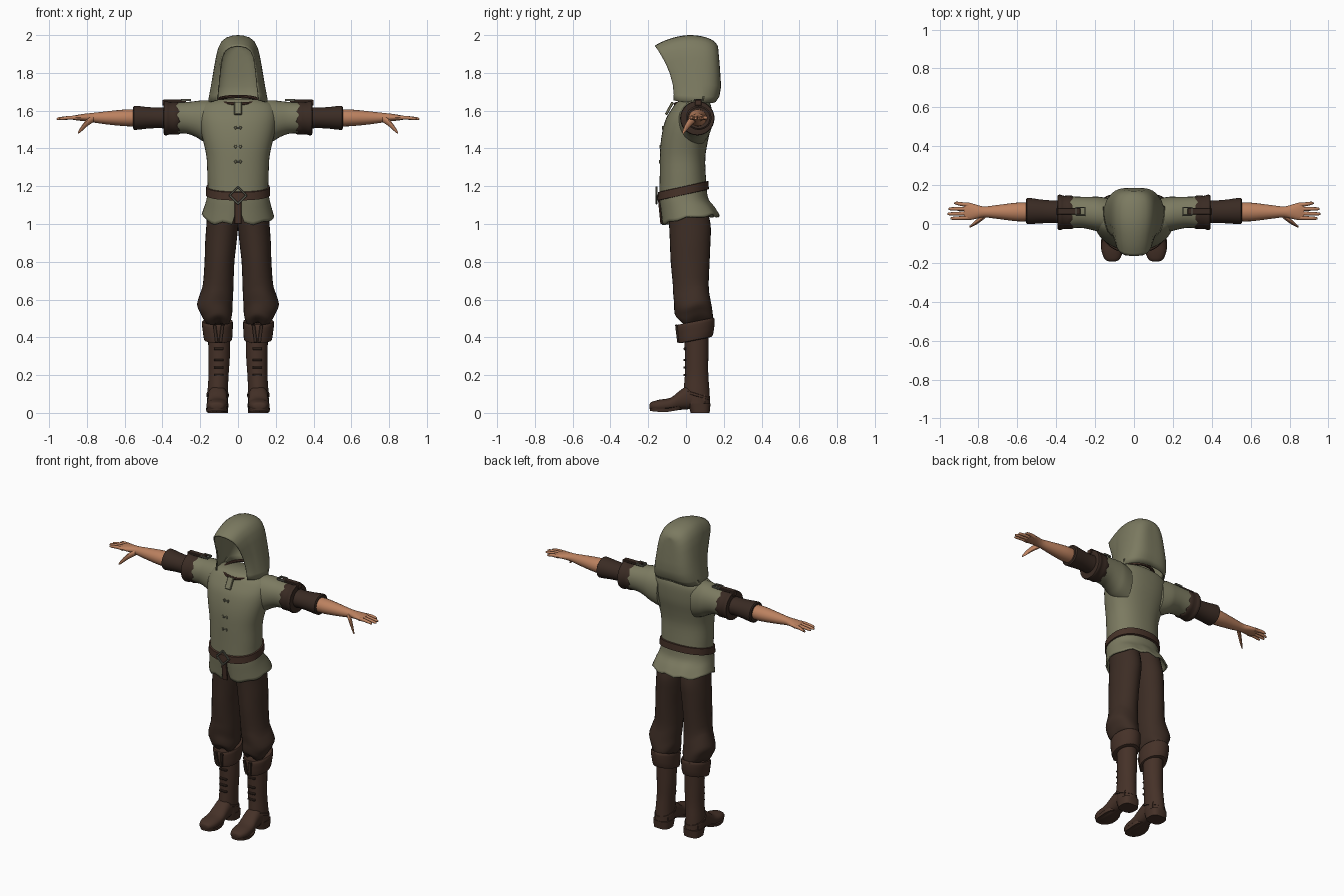
import bpy, bmesh, math
from mathutils import Vector

def material(name, rgb):
    m = bpy.data.materials.new(name)
    m.diffuse_color = (*rgb, 1)
    return m

OLIVE = material("olive_cloth", (0.2, 0.195, 0.118))
TROUSER = material("dark_brown_cloth", (0.046, 0.026, 0.018))
LEATHER = material("brown_leather", (0.06, 0.031, 0.021))
SLEEVE = material("deep_brown_cloth", (0.042, 0.024, 0.017))
SKIN = material("skin", (0.5, 0.22, 0.115))
METAL = material("dull_metal", (0.12, 0.12, 0.09))

def finish(name, bm, mat, mirror=False, thick=0, angle=40):
    bmesh.ops.recalc_face_normals(bm, faces=bm.faces)
    me = bpy.data.meshes.new(name)
    bm.to_mesh(me)
    bm.free()
    me.materials.append(mat)
    ob = bpy.data.objects.new(name, me)
    bpy.context.collection.objects.link(ob)
    bpy.ops.object.select_all(action='DESELECT')
    ob.select_set(True)
    bpy.context.view_layer.objects.active = ob
    bpy.ops.object.shade_smooth_by_angle(angle=math.radians(angle))
    if thick:
        s = ob.modifiers.new("thickness", 'SOLIDIFY')
        s.thickness = thick
        s.offset = -1
    if mirror:
        ob.modifiers.new("mirror", 'MIRROR')
    return ob

def smooth_rows(rows, steps):
    # Catmull-Rom interpolation between the given sections
    out = []
    for i in range(len(rows) - 1):
        a, b, c, d = [Vector(rows[min(max(j, 0), len(rows) - 1)]) for j in range(i - 1, i + 3)]
        for k in range(steps):
            t = k / steps
            out.append(0.5 * (2 * b + (c - a) * t + (2 * a - 5 * b + 4 * c - d) * t * t
                              + (3 * b - a - 3 * c + d) * t ** 3))
    return out + [Vector(rows[-1])]

def loft(name, mat, rows, axis='z', n=28, p=1.0, steps=3, caps=(True, True), fn=None, **kw):
    # each row: position along axis, two centre coordinates, two radii
    bm = bmesh.new()
    rings = []
    for t, cu, cv, ru, rv in smooth_rows(rows, steps):
        ring = []
        for k in range(n):
            a = 2 * math.pi * k / n
            c, s = math.cos(a), math.sin(a)
            u = cu + ru * math.copysign(abs(c) ** p, c)
            v = cv + rv * math.copysign(abs(s) ** p, s)
            co = {'z': (u, v, t), 'x': (t, u, v), 'y': (u, t, v)}[axis]
            ring.append(bm.verts.new(fn(*co) if fn else co))
        rings.append(ring)
    for r0, r1 in zip(rings, rings[1:]):
        for k in range(n):
            bm.faces.new((r0[k], r0[(k + 1) % n], r1[(k + 1) % n], r1[k]))
    if caps[0]:
        bm.faces.new(rings[0])
    if caps[1]:
        bm.faces.new(rings[-1])
    return finish(name, bm, mat, **kw)

def box(name, mat, centre, size, rot=(0, 0, 0), **kw):
    bm = bmesh.new()
    bmesh.ops.create_cube(bm, size=1)
    bmesh.ops.scale(bm, vec=size, verts=bm.verts)
    bmesh.ops.bevel(bm, geom=bm.edges[:], offset=min(size) * 0.2, segments=1, affect='EDGES')
    ob = finish(name, bm, mat, angle=20, **kw)
    if not kw.get("mirror"):
        ob.location, ob.rotation_euler = centre, rot
    else:
        from mathutils import Euler, Matrix
        ob.data.transform(Matrix.Translation(centre) @ Euler(rot).to_matrix().to_4x4())
    return ob

# Tunic body with a split, dipping front hem
def hem(x, y, z):
    if z < 1.13:
        f = (1.13 - z) / 0.09
        if y < 0:
            z -= 0.045 * f * min(1, -y / 0.1)
        if y < 0 and abs(x) < 0.012:
            z += 0.1 * f
        z += 0.008 * f * math.sin(x * 60)
    return x, y, z

loft("tunic_body", OLIVE, [
    (1.045, 0, 0.025, 0.192, 0.152), (1.09, 0, 0.008, 0.178, 0.142), (1.13, 0, -0.01, 0.167, 0.13),
    (1.18, 0, -0.015, 0.16, 0.125), (1.25, 0, -0.017, 0.162, 0.122), (1.35, 0, -0.018, 0.166, 0.12),
    (1.43, 0, -0.01, 0.182, 0.124), (1.5, 0, 0.003, 0.198, 0.126), (1.56, 0, 0.015, 0.205, 0.12),
    (1.61, 0, 0.03, 0.2, 0.105), (1.64, 0, 0.037, 0.175, 0.09), (1.66, 0, 0.04, 0.12, 0.07)],
    n=48, p=0.88, caps=(False, True), fn=hem, thick=0.01)

# Arms: sleeve, cuff, under sleeve, forearm with hand
loft("tunic_sleeve", OLIVE, [
    (0.12, 0.04, 1.53, 0.09, 0.12), (0.18, 0.05, 1.545, 0.09, 0.11), (0.22, 0.055, 1.555, 0.085, 0.096),
    (0.27, 0.06, 1.562, 0.08, 0.084), (0.33, 0.06, 1.562, 0.082, 0.082)], 'x', p=0.95, mirror=True)
loft("sleeve_cuff", SLEEVE, [
    (0.312, 0.06, 1.56, 0.078, 0.078), (0.325, 0.06, 1.56, 0.087, 0.087), (0.36, 0.06, 1.56, 0.085, 0.085),
    (0.375, 0.06, 1.56, 0.09, 0.09), (0.392, 0.06, 1.56, 0.088, 0.088), (0.394, 0.06, 1.56, 0.06, 0.06)],
    'x', steps=2, mirror=True, fn=lambda x, y, z: (x + 0.008 * math.sin(9 * math.atan2(z - 1.56, y - 0.06))
                                                   * (x < 0.33), y, z))
loft("under_sleeve", SLEEVE, [
    (0.37, 0.063, 1.562, 0.06, 0.058), (0.42, 0.063, 1.562, 0.058, 0.054), (0.49, 0.065, 1.562, 0.062, 0.058),
    (0.55, 0.067, 1.562, 0.068, 0.064), (0.553, 0.067, 1.562, 0.05, 0.048)], 'x', steps=2, mirror=True)
loft("forearm_and_palm", SKIN, [
    (0.53, 0.062, 1.562, 0.047, 0.045), (0.6, 0.062, 1.562, 0.048, 0.044), (0.7, 0.062, 1.562, 0.036, 0.034),
    (0.77, 0.062, 1.563, 0.028, 0.025), (0.81, 0.063, 1.564, 0.036, 0.02), (0.85, 0.065, 1.563, 0.045, 0.015),
    (0.875, 0.066, 1.562, 0.042, 0.01)], 'x', n=20, mirror=True)
for i, (y0, y1, tip) in enumerate([(0.032, 0.029, 0.945), (0.055, 0.052, 0.96),
                                   (0.077, 0.078, 0.955), (0.098, 0.107, 0.925)]):
    loft(f"finger_{i + 1}", SKIN, [
        (0.85, y0, 1.562, 0.011, 0.012), (0.89, (y0 + y1) / 2, 1.563, 0.01, 0.01),
        (tip - 0.012, y1, 1.558, 0.008, 0.008), (tip, y1, 1.556, 0.003, 0.003)],
        'x', n=10, steps=2, mirror=True)
loft("thumb", SKIN, [
    (0.765, 0.045, 1.557, 0.015, 0.018), (0.8, 0.018, 1.535, 0.014, 0.02),
    (0.83, -0.004, 1.503, 0.009, 0.015), (0.847, -0.015, 1.483, 0.004, 0.006)], 'x', n=10, mirror=True)

# Shoulder straps with buckles
box("shoulder_strap", SLEEVE, (0.335, 0.065, 1.652), (0.12, 0.034, 0.016), mirror=True)
box("strap_end", LEATHER, (0.395, 0.065, 1.642), (0.012, 0.034, 0.03), mirror=True)
for y in (0.045, 0.085):
    box("strap_buckle_side", METAL, (0.275, y, 1.656), (0.05, 0.007, 0.012), mirror=True)
for x in (0.252, 0.298):
    box("strap_buckle_bar", METAL, (x, 0.065, 1.656), (0.007, 0.045, 0.012), mirror=True)

# Hood: arches swept from the face opening to the back
SHAPE = [(1, 0), (0.96, 0.1), (0.885, 0.28), (0.81, 0.48), (0.74, 0.66), (0.665, 0.8),
         (0.54, 0.91), (0.38, 0.965), (0.19, 0.993), (0, 1)]
ARCHES = [  # base half width, top widening, base y, top y, base z, top z
    (0.112, 0.022, -0.066, -0.165, 1.655, 1.945), (0.135, 0.008, -0.04, -0.11, 1.65, 1.972),
    (0.153, 0, 0.015, -0.04, 1.645, 1.993), (0.16, 0, 0.07, 0.03, 1.64, 2.0),
    (0.15, 0.005, 0.125, 0.1, 1.64, 1.99), (0.12, 0.01, 0.165, 0.145, 1.64, 1.97),
    (0.07, 0.01, 0.185, 0.167, 1.645, 1.945), (0.0, 0, 0.188, 0.17, 1.65, 1.93)]
bm = bmesh.new()
grid = []
for w, k, yb, yt, zb, zt in smooth_rows(ARCHES, 3):
    arch = []
    for i in range(-9, 10):
        s, f = SHAPE[9 - abs(i)]
        x = math.copysign(1, i) * s * max(0, w + k * f)
        y = yb + (yt - yb) * f ** 1.6 + 0.012 * math.sin(math.pi * f) * (yb < 0)
        if yb > 0.1:  # tuck the lower back edge under
            y -= 0.03 * max(0, 1 - f / 0.15)
        arch.append(bm.verts.new((x, y, zb + (zt - zb) * f)))
    grid.append(arch)
for a, b in zip(grid, grid[1:]):
    for i in range(18):
        bm.faces.new((a[i], a[i + 1], b[i + 1], b[i]))
bmesh.ops.remove_doubles(bm, verts=bm.verts, dist=0.0005)
hood = finish("hood", bm, OLIVE)
# orient outward, then thicken inward
if sum(p.normal.dot(p.center - Vector((0, 0.03, 1.8))) for p in hood.data.polygons) < 0:
    hood.data.flip_normals()
m = hood.modifiers.new("thickness", 'SOLIDIFY')
m.thickness, m.offset = 0.008, -1

# Neck trim and tunic fastenings
bm = bmesh.new()
ring = [[bm.verts.new(((0.108 + 0.009 * math.cos(b)) * math.cos(a),
                       0.028 + (0.085 + 0.009 * math.cos(b)) * math.sin(a),
                       1.655 + 0.009 * math.sin(b) + 0.02 * math.sin(a)))
         for b in [j * math.pi / 4 for j in range(8)]] for a in [i * math.pi / 20 for i in range(40)]]
for i in range(40):
    for j in range(8):
        bm.faces.new((ring[i][j], ring[(i + 1) % 40][j], ring[(i + 1) % 40][(j + 1) % 8], ring[i][(j + 1) % 8]))
finish("neck_trim", bm, LEATHER)
box("collar_tab", OLIVE, (0, -0.088, 1.612), (0.04, 0.014, 0.075), (-0.5, 0, 0))
for z, y in ((1.33, -0.137), (1.41, -0.135), (1.51, -0.122)):
    box("toggle_bar", METAL, (0, y, z), (0.04, 0.01, 0.007))
    for x in (-0.013, 0.013):
        box("toggle_loop", OLIVE, (x, y, z), (0.009, 0.012, 0.018))

# Tilted belt, diamond buckle and hanging end
loft("belt", LEATHER, [
    (1.153, 0, -0.015, 0.155, 0.12), (1.156, 0, -0.015, 0.17, 0.136), (1.198, 0, -0.015, 0.168, 0.134),
    (1.201, 0, -0.015, 0.155, 0.12)], n=48, p=0.88, steps=1, fn=lambda x, y, z: (x, y, z + (y + 0.01) * 0.22))
for sx in (-1, 1):
    for sz in (-1, 1):
        box("buckle_side", METAL, (0.022 * sx, -0.156, 1.152 + 0.022 * sz), (0.066, 0.01, 0.011),
            (0, math.radians(45) * sx * sz, 0))
box("belt_hanging_end", LEATHER, (0, -0.137, 1.065), (0.036, 0.01, 0.13), (0.1, 0, 0))

# Trousers gathered below the knee
loft("trouser_leg", TROUSER, [
    (1.12, 0.08, 0, 0.08, 0.1), (1.0, 0.083, 0.02, 0.084, 0.11), (0.9, 0.091, 0.022, 0.083, 0.107),
    (0.8, 0.098, 0.022, 0.079, 0.103), (0.68, 0.105, 0.025, 0.081, 0.095), (0.62, 0.115, 0.03, 0.089, 0.098),
    (0.57, 0.123, 0.037, 0.094, 0.1), (0.53, 0.115, 0.04, 0.085, 0.102), (0.5, 0.11, 0.042, 0.074, 0.096),
    (0.47, 0.105, 0.045, 0.055, 0.06)], mirror=True,
    fn=lambda x, y, z: (x, y, z + 0.014 * math.sin(3 * math.atan2(y - 0.03, x - 0.1)) * (z < 0.66)))

# Boots: folded top, shaft, foot, sole, heel and laces
loft("boot_fold", LEATHER, [
    (0.475, 0.107, 0.05, 0.06, 0.07), (0.483, 0.108, 0.052, 0.079, 0.094), (0.465, 0.109, 0.052, 0.082, 0.1),
    (0.42, 0.107, 0.052, 0.078, 0.096), (0.385, 0.106, 0.05, 0.073, 0.088), (0.383, 0.105, 0.05, 0.055, 0.06)],
    steps=2, mirror=True, fn=lambda x, y, z: (x, y, z + (y - 0.04) * 0.2))
loft("boot_shaft", LEATHER, [
    (0.42, 0.1, 0.055, 0.058, 0.064), (0.3, 0.1, 0.056, 0.057, 0.062), (0.2, 0.103, 0.056, 0.053, 0.062),
    (0.12, 0.107, 0.056, 0.054, 0.068), (0.045, 0.108, 0.06, 0.056, 0.068)], mirror=True)
loft("boot_foot", LEATHER, [
    (-0.192, 0.112, 0.036, 0.018, 0.012), (-0.182, 0.112, 0.036, 0.038, 0.022), (-0.14, 0.112, 0.038, 0.054, 0.032),
    (-0.08, 0.11, 0.045, 0.055, 0.036), (-0.03, 0.108, 0.068, 0.052, 0.052), (0.02, 0.108, 0.082, 0.051, 0.062),
    (0.1, 0.108, 0.07, 0.05, 0.045)], 'y', p=0.85, mirror=True)
loft("boot_sole", LEATHER, [
    (0.004, 0.112, -0.105, 0.054, 0.085), (0.022, 0.112, -0.105, 0.058, 0.088)],
    p=0.85, steps=1, mirror=True, fn=lambda x, y, z: (x, y, z + max(0, y + 0.1) * 0.2 + max(0, -y - 0.13) * 0.1))
loft("boot_heel", LEATHER, [
    (0, 0.108, 0.075, 0.054, 0.05), (0.05, 0.108, 0.07, 0.058, 0.06)], p=0.7, steps=1, mirror=True)
loft("ankle_band", LEATHER, [
    (0.085, 0.108, 0.055, 0.05, 0.06), (0.088, 0.108, 0.055, 0.06, 0.073), (0.1, 0.108, 0.055, 0.059, 0.073),
    (0.103, 0.108, 0.055, 0.05, 0.06)], steps=1, mirror=True, fn=lambda x, y, z: (x, y, z - (y - 0.06) * 0.3))
for z in (0.2, 0.24, 0.28, 0.34):
    box("boot_lace", TROUSER, (0.102, -0.006, z), (0.052, 0.014, 0.012), mirror=True)
for dx in (-0.016, 0.016):
    box("boot_fold_tie", TROUSER, (0.103 + dx, -0.046, 0.42), (0.018, 0.012, 0.095), (0.12, dx * 8, 0), mirror=True)
